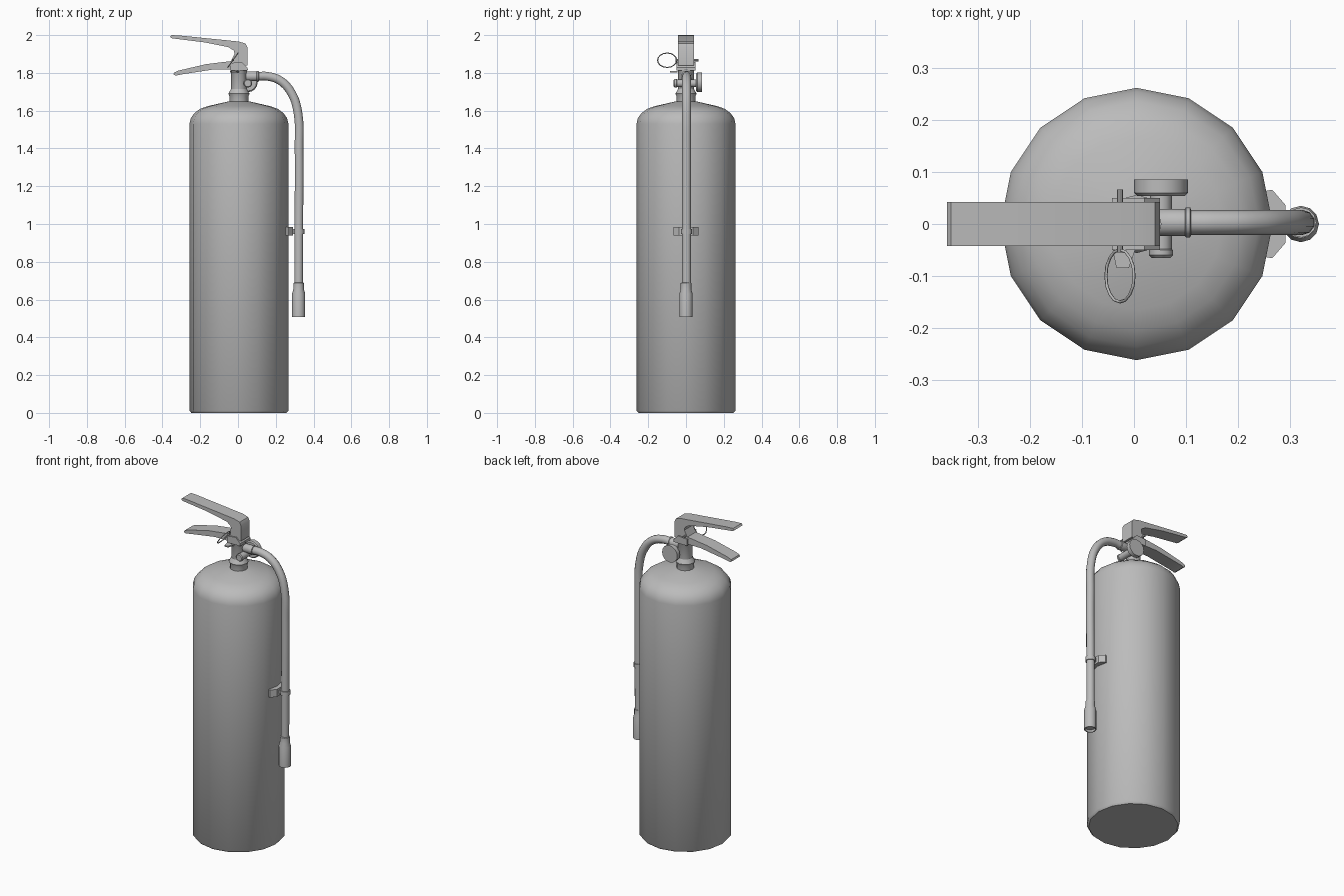
import bpy, bmesh, math
from mathutils import Matrix, Vector

cube = bpy.data.objects.get("Cube")
if cube:
    bpy.data.objects.remove(cube, do_unlink=True)

grey = bpy.data.materials.new("plain grey")
grey.use_nodes = True
grey.diffuse_color = (0.5, 0.5, 0.5, 1)
grey.node_tree.nodes["Principled BSDF"].inputs["Base Color"].default_value = (0.5, 0.5, 0.5, 1)

AXES = {"z": Matrix.Identity(4),
        "y": Matrix.Rotation(math.radians(-90), 4, "X"),
        "x": Matrix.Rotation(math.radians(90), 4, "Y")}


def finish(name, bm, angle=42):
    bmesh.ops.remove_doubles(bm, verts=bm.verts, dist=1e-5)
    bmesh.ops.recalc_face_normals(bm, faces=bm.faces)
    mesh = bpy.data.meshes.new(name)
    bm.to_mesh(mesh)
    bm.free()
    mesh.materials.append(grey)
    mesh.shade_smooth()
    mesh.set_sharp_from_angle(angle=math.radians(angle))
    obj = bpy.data.objects.new(name, mesh)
    bpy.context.collection.objects.link(obj)
    return obj


def lathe(name, profile, centre=(0, 0, 0), axis="z", sides=12):
    """Turn (radius, height) points about an axis and cap both ends."""
    bm = bmesh.new()
    rings = []
    for r, h in profile:
        rings.append([bm.verts.new((r * math.cos(i * math.tau / sides),
                                    r * math.sin(i * math.tau / sides), h))
                      for i in range(sides)])
    for a, b in zip(rings, rings[1:]):
        for i in range(sides):
            j = (i + 1) % sides
            bm.faces.new((a[i], a[j], b[j], b[i]))
    bm.faces.new(rings[0])
    bm.faces.new(rings[-1])
    bm.transform(Matrix.Translation(centre) @ AXES[axis])
    return finish(name, bm)


def extrude(name, outline, start, depth):
    """Fill an outline of 3D points and push it along a vector."""
    bm = bmesh.new()
    face = bm.faces.new([bm.verts.new(Vector(p) + Vector(start)) for p in outline])
    out = bmesh.ops.extrude_face_region(bm, geom=[face], use_keep_orig=True)
    moved = [g for g in out["geom"] if isinstance(g, bmesh.types.BMVert)]
    bmesh.ops.translate(bm, verts=moved, vec=depth)
    return finish(name, bm, 30)


def side_plate(name, outline, half_width):
    return extrude(name, [(x, 0, z) for x, z in outline],
                   (0, -half_width, 0), (0, 2 * half_width, 0))


def tube(name, points, radius, cyclic=False, resolution=3, steps=5):
    curve = bpy.data.curves.new(name, "CURVE")
    curve.dimensions = "3D"
    curve.bevel_depth = radius
    curve.bevel_resolution = resolution
    curve.resolution_u = steps
    curve.use_fill_caps = True
    spline = curve.splines.new("BEZIER")
    spline.bezier_points.add(len(points) - 1)
    for bp, p in zip(spline.bezier_points, points):
        bp.co = p
        bp.handle_left_type = bp.handle_right_type = "AUTO"
    spline.use_cyclic_u = cyclic
    curve.materials.append(grey)
    obj = bpy.data.objects.new(name, curve)
    bpy.context.collection.objects.link(obj)
    return obj


# Tank with rounded shoulders
CX = 0.005
lathe("tank", [(0.252, 0), (0.262, 0.012), (0.262, 1.53), (0.255, 1.56),
               (0.236, 1.587), (0.205, 1.61), (0.165, 1.624), (0.06, 1.648),
               (0.03, 1.65)], (CX, 0, 0), sides=16)

# Neck collar and valve stem
lathe("neck_collar", [(0.05, 1.635), (0.05, 1.675), (0.056, 1.69), (0.042, 1.715)], (CX, 0, 0))
lathe("valve_stem", [(0.042, 1.68), (0.042, 1.81), (0.048, 1.82)], (CX, 0, 0))

# Valve head between the levers
side_plate("valve_head", [(-0.042, 1.812), (0.05, 1.812), (0.05, 1.828),
                          (0.02, 1.858), (-0.042, 1.852)], 0.05)

# Squeeze lever and carrying handle
side_plate("top_lever", [(-0.36, 1.99), (-0.352, 2.0), (-0.31, 1.998), (0.005, 1.966),
                         (0.04, 1.955), (0.05, 1.935), (0.05, 1.84), (-0.05, 1.84),
                         (-0.018, 1.9), (-0.022, 1.918), (-0.05, 1.936),
                         (-0.18, 1.962), (-0.35, 1.983)], 0.042)
side_plate("carrying_handle", [(-0.342, 1.792), (-0.338, 1.802), (-0.315, 1.812),
                               (-0.17, 1.846), (-0.04, 1.862), (0.02, 1.85),
                               (0.02, 1.818), (-0.13, 1.818), (-0.3, 1.792),
                               (-0.33, 1.785)], 0.041)

# Safety pin, its tilted ring and a small tab
lathe("safety_pin", [(0.006, -0.055), (0.006, 0.066)], (-0.027, 0, 1.867), "y", 8)
ring = []
for i in range(8):
    a = i * math.tau / 8
    s = math.sin(a)
    ring.append((-0.027 + 0.027 * s, -0.1 + 0.05 * math.cos(a), 1.867 + 0.038 * s))
tube("pin_ring", ring, 0.003, True, 1, 2)
extrude("pin_tab", [(-0.042, -0.045, 0), (-0.034, -0.085, 0),
                    (-0.01, -0.085, 0), (0.004, -0.045, 0)], (0, 0, 1.801), (0, 0, 0.008))

# Pressure gauge on its cross stem
lathe("gauge_stem", [(0.018, -0.065), (0.023, -0.06), (0.023, -0.05), (0.021, -0.048),
                     (0.021, 0.058)], (0.052, 0, 1.745), "y")
lathe("pressure_gauge", [(0.046, 0.054), (0.052, 0.06), (0.052, 0.086)],
      (0.052, 0, 1.75), "y", 16)

# Hose with its fitting
HY = 0.003
lathe("hose_fitting", [(0.022, 0.01), (0.022, 0.045), (0.026, 0.05), (0.026, 0.098),
                       (0.029, 0.1), (0.029, 0.108), (0.024, 0.11)], (0, HY, 1.782), "x")
tube("hose", [(0.1, HY, 1.782), (0.155, HY, 1.782), (0.225, HY, 1.758), (0.285, HY, 1.69),
              (0.317, HY, 1.59), (0.323, HY, 1.4), (0.322, HY, 1.0), (0.321, HY, 0.66)], 0.024)

# Nozzle
lathe("nozzle", [(0.026, 0.52), (0.03, 0.508), (0.035, 0.508), (0.035, 0.63),
                 (0.028, 0.655), (0.028, 0.688), (0.022, 0.69)], (0.321, 0, 0))

# Hose clip: curved bracket on the tank and a band round the hose
extrude("clip_bracket", [(0.245, -0.062, 0), (0.266, -0.066, 0), (0.292, -0.036, 0),
                         (0.292, 0.036, 0), (0.266, 0.066, 0), (0.245, 0.062, 0)],
        (0, 0, 0.938), (0, 0, 0.046))
extrude("clip_arm", [(0.28, -0.015, 0), (0.305, -0.015, 0), (0.305, 0.018, 0),
                     (0.28, 0.018, 0)], (0, 0, 0.95), (0, 0, 0.022))
lathe("clip_band", [(0.029, 0.948), (0.029, 0.974)], (0.322, HY, 0))
